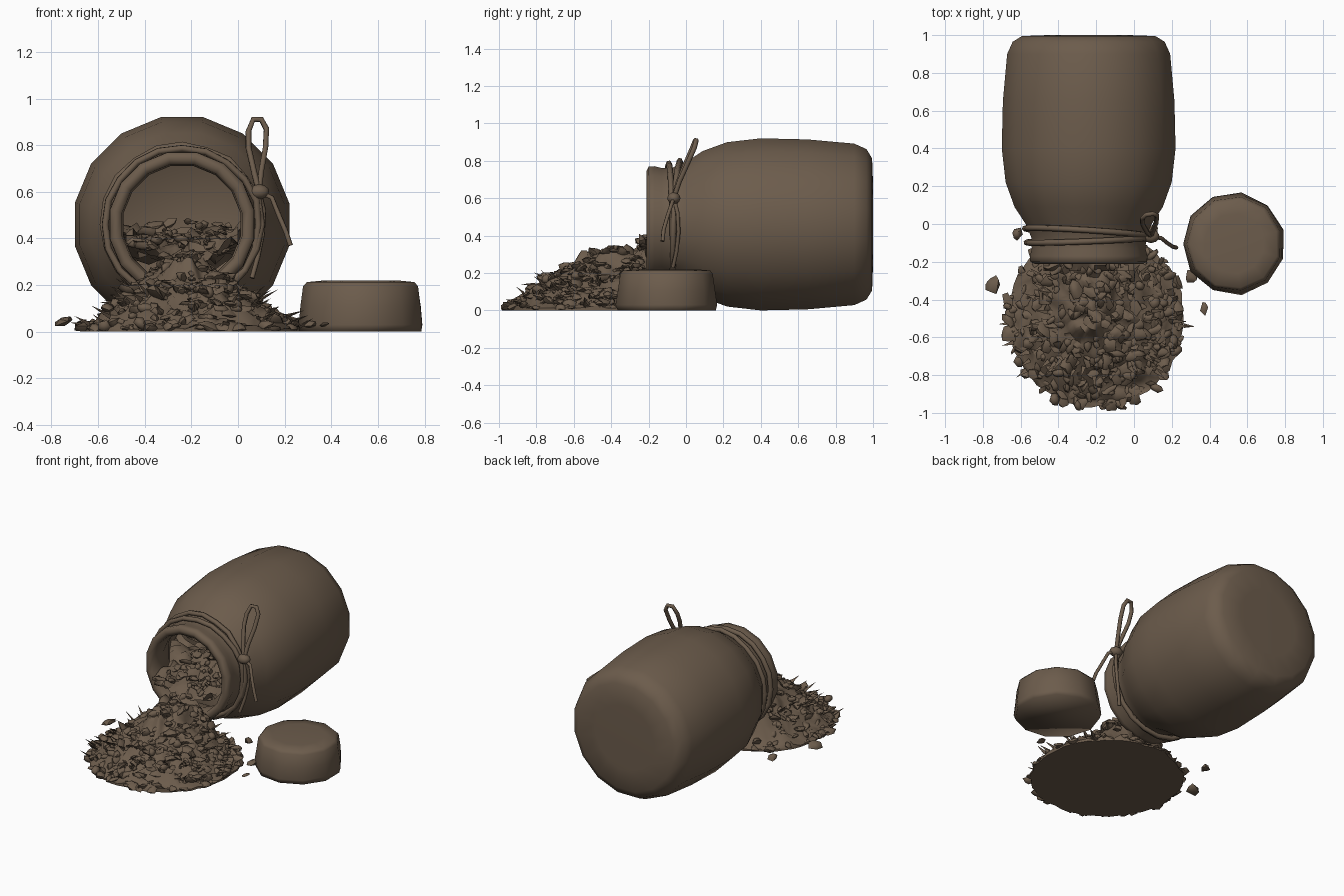
import bpy, bmesh, math, random
from mathutils import Vector, Matrix, noise

random.seed(7)
cube = bpy.data.objects.get("Cube")
if cube:
    bpy.data.objects.remove(cube)

brown = bpy.data.materials.new("earthy brown")
brown.use_nodes = True
COLOR = (0.15, 0.107, 0.072, 1)
brown.diffuse_color = COLOR
bsdf = brown.node_tree.nodes["Principled BSDF"]
bsdf.inputs["Base Color"].default_value = COLOR
bsdf.inputs["Roughness"].default_value = 0.8


def finish(bm, name, angle=180):
    """Turn a bmesh into a smooth shaded object, sharp above the given angle."""
    bmesh.ops.recalc_face_normals(bm, faces=bm.faces)
    mesh = bpy.data.meshes.new(name)
    bm.to_mesh(mesh)
    bm.free()
    mesh.materials.append(brown)
    obj = bpy.data.objects.new(name, mesh)
    bpy.context.collection.objects.link(obj)
    bpy.ops.object.select_all(action='DESELECT')
    obj.select_set(True)
    bpy.context.view_layer.objects.active = obj
    if angle < 180:
        bpy.ops.object.shade_smooth_by_angle(angle=math.radians(angle))
    else:
        bpy.ops.object.shade_smooth()
    return obj


def lathe(profile, sides, matrix, wobble=0.0):
    """Revolve (radius, height) points; both ends are capped."""
    bm = bmesh.new()
    rings = []
    for r, h in profile:
        ring = []
        for i in range(sides):
            a = math.tau * (i + 0.5) / sides
            rr = r * (1 + random.uniform(-wobble, wobble))
            ring.append(bm.verts.new(matrix @ Vector((rr * math.cos(a), rr * math.sin(a), h))))
        rings.append(ring)
    for low, high in zip(rings, rings[1:]):
        for i in range(sides):
            j = (i + 1) % sides
            bm.faces.new((low[i], low[j], high[j], high[i]))
    bm.faces.new(rings[0])
    bm.faces.new(rings[-1])
    return bm


# Jar lying on its side: outer wall from base to lip, then the inner wall back
AXIS_X, AXIS_Z = -0.24, 0.46
jar_profile = [(0.22, 1.0), (0.36, 0.995), (0.41, 0.965), (0.44, 0.9), (0.463, 0.65),
               (0.469, 0.4), (0.448, 0.22), (0.4, 0.09), (0.34, 0.0), (0.31, -0.07),
               (0.307, -0.13), (0.317, -0.17), (0.315, -0.2), (0.29, -0.212), (0.262, -0.2),
               (0.255, -0.1), (0.29, 0.0), (0.4, 0.2), (0.42, 0.45), (0.4, 0.85), (0.33, 0.93)]
lying = Matrix.Translation((AXIS_X, 0, AXIS_Z)) @ Matrix.Rotation(-math.pi / 2, 4, 'X')
finish(lathe(jar_profile, 16, lying), "jar")

# Lid on the ground
lid_profile = [(0.265, 0.0), (0.272, 0.03), (0.264, 0.11), (0.252, 0.195),
               (0.235, 0.213), (0.16, 0.22)]
finish(lathe(lid_profile, 11, Matrix.Translation((0.53, -0.105, 0)), 0.012), "lid")


# Spilled heap
HEAP_X, HEAP_Y, HEAP_R = -0.2, -0.5, 0.47


def heap_height(x, y):
    r = math.hypot(x - HEAP_X, y - HEAP_Y) / HEAP_R
    h = 0.18 * max(0, 1 - r ** 2)
    ramp = min(1, max(0, (y + 0.85) / 0.6))
    if y < -0.2:
        h += 0.2 * ramp * math.exp(-((x - AXIS_X) / 0.2) ** 2)
    return h


def rough(x, y, amount):
    return amount * noise.noise(Vector((x * 17, y * 17, 3)))


bm = bmesh.new()
steps, spokes = 15, 56
rings = []
for k in range(1, steps + 1):
    ring = []
    for i in range(spokes):
        a = math.tau * (i + 0.5 * (k % 2)) / spokes
        r = HEAP_R * k / steps * (1 + random.uniform(-0.02, 0.02))
        x, y = HEAP_X + r * math.cos(a), HEAP_Y + r * math.sin(a)
        z = max(0.012, heap_height(x, y) + rough(x, y, 0.06))
        ring.append(bm.verts.new((x, y, z)))
    rings.append(ring)
base = [bm.verts.new((v.co.x, v.co.y, 0)) for v in rings[-1]]
rings.append(base)
for low, high in zip(rings, rings[1:]):
    for i in range(spokes):
        j = (i + 1) % spokes
        bm.faces.new((low[i], low[j], high[j], high[i]))
bm.faces.new(rings[0])
bm.faces.new(base)
finish(bm, "heap", 50)


# Contents still inside the jar
def filling_height(y):
    return 0.35 + 0.28 * (y + 0.25) if y < 0.1 else 0.448 - 0.3 * (y - 0.1)


bm = bmesh.new()
bmesh.ops.create_grid(bm, x_segments=16, y_segments=24, size=1)
for v in bm.verts:
    u, y = v.co.x, 0.15 + 0.4 * v.co.y
    half = 0.24 if y < -0.05 else min(0.38, 0.24 + 0.7 * (y + 0.05))
    x = AXIS_X + half * u
    v.co = (x, y, filling_height(y) + 0.05 * (u * u - 0.4) + rough(x, y, 0.07))
finish(bm, "jar_filling", 50)


def add_chunk(bm, place, size):
    """One irregular flake or lump, kept above the ground."""
    verts = bmesh.ops.create_icosphere(bm, subdivisions=1, radius=1)["verts"]
    turn = Matrix.Rotation(random.uniform(0, math.tau), 3, 'Z') @ \
        Matrix.Rotation(random.uniform(-0.9, 0.9), 3, 'X')
    scale = Vector((random.uniform(0.7, 1.4), random.uniform(0.5, 1.1), random.uniform(0.25, 0.7)))
    for v in verts:
        p = v.co * random.uniform(0.65, 1.25) * size
        v.co = Vector(place) + turn @ (p * scale)
        v.co.z = max(0.0, v.co.z)


# Loose lumps over the heap
bm = bmesh.new()
for n in range(430):
    a = random.uniform(0, math.tau)
    r = HEAP_R * math.sqrt(random.uniform(0, 1.04))
    x, y = HEAP_X + r * math.cos(a), HEAP_Y + r * math.sin(a)
    z = heap_height(x, y) + rough(x, y, 0.06)
    if y > -0.24 and abs(x - AXIS_X) < 0.3:
        z = min(z, 0.05)
    add_chunk(bm, (x, y, max(0.015, z)), random.uniform(0.022, 0.045))
for x, y, s in ((-0.75, -0.32, 0.05), (0.37, -0.45, 0.035), (-0.62, -0.05, 0.035),
                (0.1, -0.03, 0.04), (0.3, -0.28, 0.035), (-0.42, -0.93, 0.04),
                (-0.14, -0.95, 0.035), (0.12, -0.87, 0.035)):
    add_chunk(bm, (x, y, s * 0.9), s)
finish(bm, "heap_lumps", 55)

# Loose lumps in the mouth of the jar
bm = bmesh.new()
for n in range(90):
    y = random.uniform(-0.25, 0.3)
    x = AXIS_X + random.uniform(-0.21, 0.21)
    add_chunk(bm, (x, y, filling_height(y) + rough(x, y, 0.07)), random.uniform(0.02, 0.04))
finish(bm, "filling_lumps", 55)

# Thin slivers sticking out of the heap
bm = bmesh.new()
for n in range(60):
    a = random.uniform(0, math.tau)
    r = HEAP_R * random.uniform(0.55, 1.02)
    x, y = HEAP_X + r * math.cos(a), HEAP_Y + r * math.sin(a)
    if y > -0.25:
        continue
    start = Vector((x, y, heap_height(x, y) + 0.025))
    tip = Vector((math.cos(a), math.sin(a), random.uniform(-0.1, 0.8))) * random.uniform(0.04, 0.08)
    side = Vector((-math.sin(a), math.cos(a), 0.3)) * 0.012
    corners = [start + side, start - side, start - Vector((0, 0, 0.015)), start + tip]
    vs = [bm.verts.new(c) for c in corners]
    for tri in ((0, 1, 2), (0, 1, 3), (1, 2, 3), (2, 0, 3)):
        bm.faces.new([vs[i] for i in tri])
finish(bm, "slivers", 40)


def twine(name, points, thickness=0.013, closed=False):
    """Sweep a low-poly cord along the points."""
    curve = bpy.data.curves.new(name, 'CURVE')
    curve.dimensions = '3D'
    curve.bevel_depth = thickness
    curve.bevel_resolution = 1
    curve.use_fill_caps = True
    spline = curve.splines.new('POLY')
    spline.points.add(len(points) - 1)
    for sp, p in zip(spline.points, points):
        sp.co = (*p, 1)
    spline.use_cyclic_u = closed
    curve.materials.append(brown)
    obj = bpy.data.objects.new(name, curve)
    bpy.context.collection.objects.link(obj)


# Cord wound twice around the neck
for name, radius, offset, tilt in (("neck_cord_front", 0.33, -0.085, 0.015),
                                   ("neck_cord_back", 0.338, -0.045, -0.025)):
    loop = []
    for i in range(20):
        a = math.tau * i / 20
        r = radius + random.uniform(-0.005, 0.005)
        loop.append((AXIS_X + r * math.cos(a), offset + tilt * math.cos(a + 0.5),
                     AXIS_Z + r * math.sin(a)))
    twine(name, loop, 0.016, True)

# Knot, bow loop and two loose ends
KNOT = Vector((0.09, -0.065, 0.6))
bm = bmesh.new()
bmesh.ops.create_icosphere(bm, subdivisions=2, radius=0.036)
for v in bm.verts:
    v.co = KNOT + Vector((v.co.x * 1.25, v.co.y, v.co.z * 0.9))
finish(bm, "knot")
twine("bow_loop", [KNOT, (0.07, -0.045, 0.68), (0.045, 0.0, 0.79), (0.045, 0.03, 0.86),
                   (0.065, 0.05, 0.91), (0.1, 0.055, 0.91), (0.122, 0.045, 0.87),
                   (0.118, 0.01, 0.79), (0.1, -0.035, 0.69), KNOT])
twine("loose_end_outer", [KNOT, (0.145, -0.075, 0.575), (0.175, -0.1, 0.5),
                          (0.205, -0.12, 0.43), (0.225, -0.125, 0.37)], 0.011)
twine("loose_end_inner", [KNOT, (0.11, -0.045, 0.52), (0.105, -0.04, 0.42),
                          (0.085, -0.05, 0.32), (0.06, -0.07, 0.23)], 0.011)
